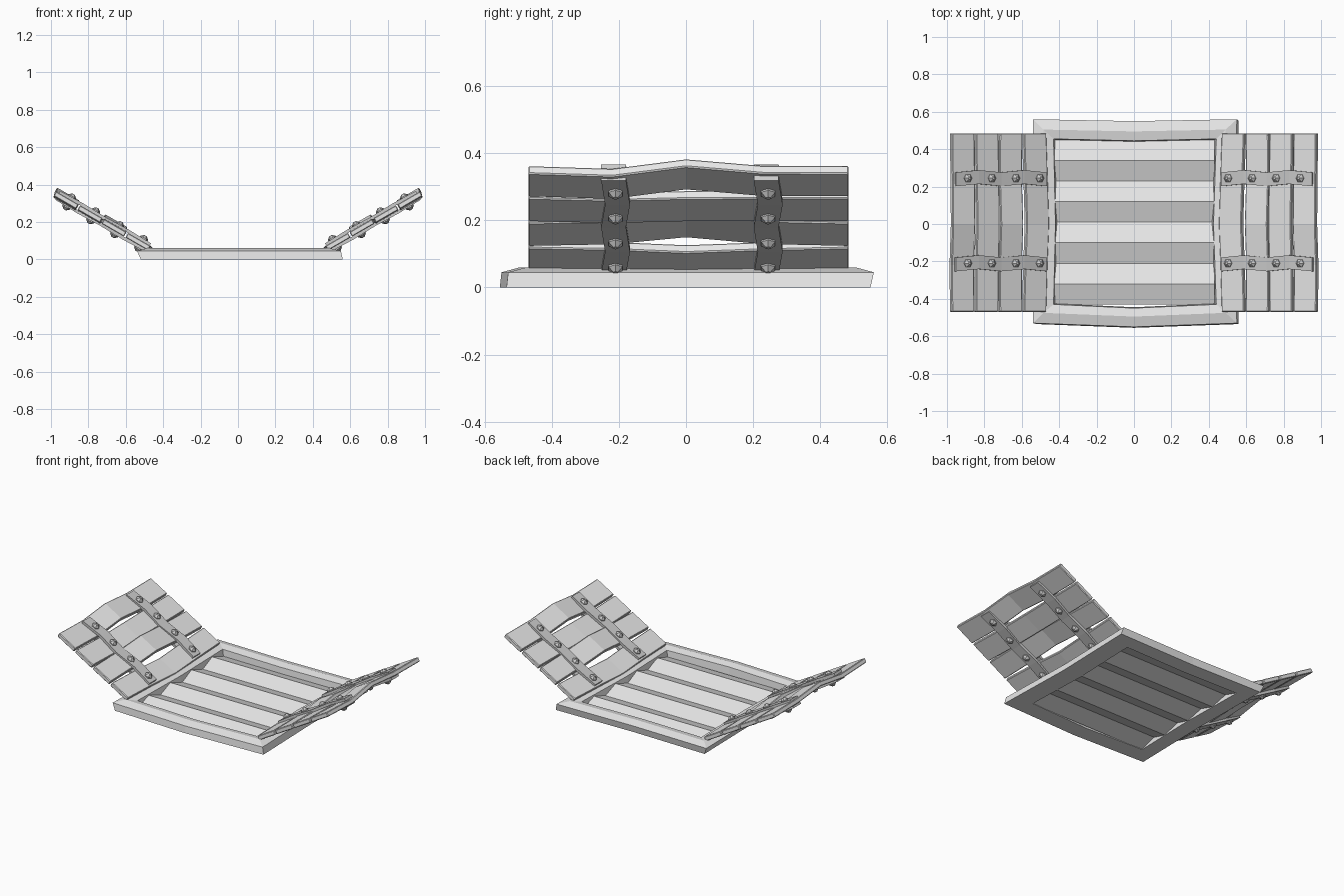
import bpy, bmesh, math
from mathutils import Vector

if "Cube" in bpy.data.objects:
    bpy.data.objects.remove(bpy.data.objects["Cube"], do_unlink=True)


def material(name, value):
    m = bpy.data.materials.new(name)
    m.use_nodes = True
    color = (value, value, value, 1)
    m.diffuse_color = color
    m.node_tree.nodes["Principled BSDF"].inputs["Base Color"].default_value = color
    return m


WOOD = material("pale wood grey", 0.8)
METAL = material("strap grey", 0.6)


def loft(name, rings, mat, closed=False):
    """Skin a run of equal rings; either cap the ends or join them."""
    bm = bmesh.new()
    rows = [[bm.verts.new(p) for p in ring] for ring in rings]
    n = len(rows[0])
    pairs = list(zip(rows, rows[1:])) + ([(rows[-1], rows[0])] if closed else [])
    for a, b in pairs:
        for i in range(n):
            j = (i + 1) % n
            bm.faces.new((a[i], a[j], b[j], b[i]))
    if not closed:
        bm.faces.new(rows[0])
        bm.faces.new(rows[-1])
    bmesh.ops.recalc_face_normals(bm, faces=bm.faces)
    mesh = bpy.data.meshes.new(name)
    bm.to_mesh(mesh)
    bm.free()
    mesh.materials.append(mat)
    ob = bpy.data.objects.new(name, mesh)
    bpy.context.collection.objects.link(ob)
    return ob


# Mitred frame with slightly bowed rails
def frame_loop(left, right, front, back, z):
    return [Vector(p + (z,)) for p in (
        (left, front), (0, front - 0.02), (right, front), (right - 0.015, 0),
        (right, back), (0, back - 0.01), (left, back), (left + 0.01, 0))]


loft("frame", [
    frame_loop(-0.52, 0.56, -0.535, 0.55, 0),
    frame_loop(-0.54, 0.55, -0.53, 0.56, 0.045),
    frame_loop(-0.485, 0.49, -0.475, 0.505, 0.06),
    frame_loop(-0.43, 0.44, -0.43, 0.455, 0.05),
    frame_loop(-0.42, 0.43, -0.425, 0.45, 0),
], WOOD, closed=True)

# Pleated floor panel
pleats = [(-0.43 + 0.11 * i, 0.045 if i % 2 else 0.008) for i in range(9)]
section = [(y, z) for y, z in pleats] + [(y, z - 0.006) for y, z in reversed(pleats)]
loft("floor_panel", [[(x, y, z) for y, z in section] for x in (-0.425, 0.43)], WOOD)

# Shutters: u runs outward up the slope, v is the upper normal
TILT = math.radians(30)


def place(side, u, y, v):
    x = 0.475 + u * math.cos(TILT) - v * math.sin(TILT)
    return Vector((side * x, y, 0.06 + u * math.sin(TILT) + v * math.cos(TILT)))


STATIONS = (-0.47, -0.22, 0, 0.23, 0.485)
WARP_V = ((0, 0, -0.004, 0, 0), (0, 0.003, 0.025, 0.004, 0),
          (0, -0.004, 0.003, 0.002, 0), (0, -0.008, 0.02, 0.002, 0))
WARP_U = ((0, -0.008, -0.02, -0.01, 0), (0, 0.004, 0.008, 0.004, 0),
          (0, -0.005, -0.006, -0.003, 0), (0, -0.002, 0.006, -0.002, 0))
PITCH, WIDTH, HALF = 0.148, 0.138, 0.014


def plank(side, label, k):
    rings = []
    for y, du, dv in zip(STATIONS, WARP_U[k], WARP_V[k]):
        a, b = k * PITCH + du, k * PITCH + WIDTH + du
        rings.append([place(side, u, y, v + dv) for u, v in (
            (a, -HALF), (b, -HALF), (b, HALF), (a, HALF))])
    ob = loft(f"{label}_plank_{k + 1}", rings, WOOD)
    bevel = ob.modifiers.new("worn_edge", "BEVEL")
    bevel.width, bevel.segments = 0.004, 1


def strap(side, label, y, face):
    rings = []
    for i in range(5):
        u = 0.005 + i * 0.14
        shift = 0.006 * (1 if i % 2 else -1)
        lift = 0.004 if i % 2 else 0
        lo, hi = face * (0.01 + lift), face * (0.027 + lift)
        rings.append([place(side, u, y + shift + w, v) for w, v in (
            (-0.037, lo), (0.037, lo), (0.037, hi), (-0.037, hi))])
    loft(f"{label}_strap", rings, METAL)


def bolt(side, label, u, y, face):
    rings = []
    for radius, height in ((0.024, 0.024), (0.024, 0.034), (0.008, 0.048)):
        rings.append([place(side, u + radius * math.cos(a), y + radius * math.sin(a), face * height)
                      for a in (math.tau * i / 6 for i in range(6))])
    loft(f"{label}_bolt", rings, METAL)


for side, word in ((1, "left"), (-1, "right")):
    for k in range(4):
        plank(side, f"{word}_shutter", k)
    for y, end in ((-0.21, "front"), (0.245, "back")):
        for face, layer in ((1, "upper"), (-1, "lower")):
            label = f"{word}_{end}_{layer}"
            strap(side, label, y, face)
            for k in range(4):
                bolt(side, label, 0.05 + k * PITCH, y, face)
